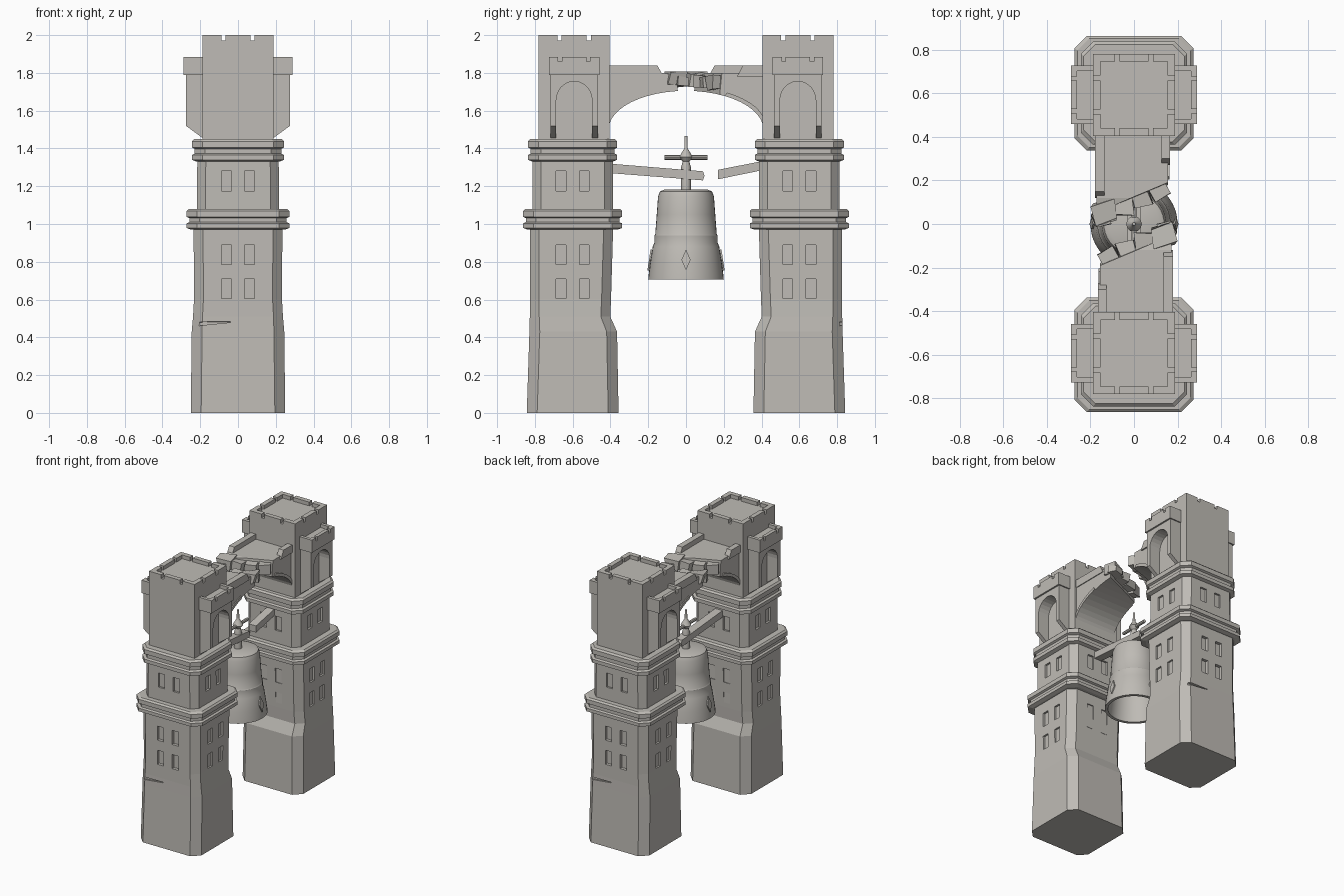
import bpy, bmesh, math, random
from mathutils import Matrix, Vector

random.seed(4)
if "Cube" in bpy.data.objects:
    bpy.data.objects.remove(bpy.data.objects["Cube"])

stone = bpy.data.materials.new("warm_grey_stone")
stone.use_nodes = True
GREY = (0.52, 0.50, 0.465, 1)
stone.diffuse_color = GREY
stone.node_tree.nodes["Principled BSDF"].inputs["Base Color"].default_value = GREY
stone.node_tree.nodes["Principled BSDF"].inputs["Roughness"].default_value = 0.9

HALF = math.pi
CY = -0.60      # tower shaft centre
TY = -0.592     # belfry block centre
tower_parts = []


def finish(name, bm, twin=True):
    bmesh.ops.recalc_face_normals(bm, faces=bm.faces)
    mesh = bpy.data.meshes.new(name)
    bm.to_mesh(mesh)
    bm.free()
    mesh.materials.append(stone)
    ob = bpy.data.objects.new(name, mesh)
    bpy.context.collection.objects.link(ob)
    if twin:
        tower_parts.append(ob)
    return ob


def box(bm, x0, x1, y0, y1, z0, z1):
    mat = Matrix.Translation(((x0 + x1) / 2, (y0 + y1) / 2, (z0 + z1) / 2))
    mat = mat @ Matrix.Diagonal((x1 - x0, y1 - y0, z1 - z0, 1))
    return bmesh.ops.create_cube(bm, size=1, matrix=mat)["verts"]


def octagon(hx, hy, c):
    quarter = [(hx, hy - c), (hx - c, hy)]
    left = [(-x, y) for x, y in reversed(quarter)]
    return quarter + left + [(-x, -y) for x, y in quarter + left]


def loft(bm, levels):
    """Stack of chamfered rectangles: z, half x, half y, chamfer, centre y."""
    rings = [[bm.verts.new((x, y + cy, z)) for x, y in octagon(hx, hy, c)]
             for z, hx, hy, c, cy in levels]
    for a, b in zip(rings, rings[1:]):
        for i in range(8):
            j = (i + 1) % 8
            bm.faces.new((a[i], a[j], b[j], b[i]))
    bm.faces.new(rings[0])
    bm.faces.new(rings[-1])


def prism(bm, outline, x0, x1):
    """Extrude a (y, z) outline along x; returns both rings of verts."""
    a, b = [[bm.verts.new((x, y, z)) for y, z in outline] for x in (x0, x1)]
    bm.faces.new(a)
    bm.faces.new(b)
    for i in range(len(a)):
        j = (i + 1) % len(a)
        bm.faces.new((a[i], a[j], b[j], b[i]))
    return a, b


def carve(ob, cutter):
    mod = ob.modifiers.new("carve", "BOOLEAN")
    mod.operation, mod.solver, mod.object = "DIFFERENCE", "EXACT", cutter
    deps = bpy.context.evaluated_depsgraph_get()
    mesh = bpy.data.meshes.new_from_object(ob.evaluated_get(deps))
    ob.modifiers.clear()
    ob.data = mesh
    bpy.data.objects.remove(cutter)


def window_cutter(rows, hx, hy):
    bm = bmesh.new()
    for z in rows:
        for s in (-1, 1):
            for c in (-0.061, 0.061):
                x, y = s * (hx + 0.035), CY + s * (hy + 0.035)
                box(bm, x - 0.05, x + 0.05, CY + c - 0.026, CY + c + 0.026, z, z + 0.105)
                box(bm, c - 0.026, c + 0.026, y - 0.05, y + 0.05, z, z + 0.105)
    return finish("window_cutter", bm, False)


# Lower shaft with worn step, window recesses and a broken corner
bm = bmesh.new()
loft(bm, [(0, 0.25, 0.243, 0.055, CY), (0.43, 0.245, 0.232, 0.055, CY + 0.003),
          (0.51, 0.238, 0.213, 0.05, CY - 0.014), (0.6, 0.233, 0.215, 0.05, CY - 0.012),
          (1.0, 0.235, 0.221, 0.05, CY - 0.006)])
shaft = finish("lower_shaft", bm)
carve(shaft, window_cutter((0.605, 0.785), 0.235, 0.219))
bm = bmesh.new()
gash = box(bm, -0.3, -0.04, -0.95, CY - 0.212, 0.43, 0.5)
for v in gash:
    if v.co.x > -0.1:
        v.co.z = 0.495 if v.co.z < 0.46 else 0.505
    if v.co.y > -0.9:
        v.co.z = 0.465 + (v.co.z - 0.465) * 0.4
carve(shaft, finish("gash_cutter", bm, False))

# Middle storey
bm = bmesh.new()
loft(bm, [(1.0, 0.218, 0.214, 0.045, CY), (1.4, 0.215, 0.213, 0.045, CY)])
carve(finish("middle_storey", bm), window_cutter((1.175,), 0.216, 0.214))

# Two moulded cornices
for name, z, h, hx, hy in (("lower_cornice", 0.97, 0.11, 0.272, 0.262),
                           ("upper_cornice", 1.33, 0.12, 0.243, 0.236)):
    bm = bmesh.new()
    steps = ((0, -0.025), (0.08, 0), (0.3, 0), (0.36, -0.014), (0.56, -0.014),
             (0.62, 0), (0.9, 0), (1, -0.012))
    loft(bm, [(z + t * h, hx + d, hy + d, 0.055, CY) for t, d in steps])
    finish(name, bm)

# Belfry block with slotted parapet
bm = bmesh.new()
R = 0.188
box(bm, -R, R, TY - R, TY + R, 1.44, 1.972)
finish("belfry_block", bm)
bm = bmesh.new()
for k in range(4):
    turn = Matrix.Translation((0, TY, 0)) @ Matrix.Rotation(k * HALF / 2, 4, "Z")
    for x0, x1 in ((-R, -0.088), (-0.066, 0.066), (0.088, R - 0.035)):
        verts = box(bm, x0, x1, -R, -R + 0.035, 1.97, 2.0)
        bmesh.ops.transform(bm, matrix=turn, verts=verts)
finish("parapet", bm)

# Arched side bays on both flanks, with notched caps
for side, s in (("left", 1), ("right", -1)):
    bm = bmesh.new()
    arc = [(TY - 0.095 * math.cos(HALF * i / 12), 1.655 + 0.1 * math.sin(HALF * i / 12))
           for i in range(13)]
    outline = ([(TY - 0.125, 1.45), (TY - 0.095, 1.45)] + arc
               + [(TY + 0.095, 1.45), (TY + 0.125, 1.45), (TY + 0.125, 1.8), (TY - 0.125, 1.8)])
    inner, outer = prism(bm, outline, s * 0.18, s * 0.276)
    for v in outer:
        if v.co.z < 1.46:
            v.co.z = 1.52
    finish(side + "_bay_arch", bm)
    bm = bmesh.new()
    x0, x1 = sorted((s * 0.18, s * 0.288))
    box(bm, x0, x1, TY - 0.134, TY + 0.134, 1.79, 1.86)
    e0, e1 = sorted((s * 0.262, s * 0.288))
    for y0, y1 in ((-0.134, -0.085), (-0.065, 0.065), (0.085, 0.134)):
        box(bm, e0, e1, TY + y0, TY + y1, 1.855, 1.885)
    for t in (-1, 1):
        y0, y1 = sorted((TY + t * 0.11, TY + t * 0.134))
        box(bm, x0, x1, y0, y1, 1.855, 1.885)
    finish(side + "_bay_cap", bm)

# Half of the broken bridge: arched underside, slanted break
bm = bmesh.new()
arc = [(-0.41 * math.cos(HALF / 2 * i / 12), 1.5 + 0.205 * math.sin(HALF / 2 * i / 12))
       for i in range(13)]
prism(bm, [(-0.43, 1.5)] + arc + [(0, 1.775), (-0.12, 1.80), (-0.43, 1.80)], -0.155, 0.172)
cut = bmesh.ops.bisect_plane(bm, geom=bm.verts[:] + bm.edges[:] + bm.faces[:],
                             plane_co=(0, -0.115, 1.7), plane_no=(-0.42, 1, 0.1),
                             clear_outer=True)
bmesh.ops.holes_fill(bm, edges=[e for e in bm.edges if e.is_boundary])
finish("bridge_half", bm)

bm = bmesh.new()
box(bm, 0.135, 0.178, -0.42, -0.12, 1.78, 1.838)
stub = box(bm, -0.165, -0.125, -0.42, -0.27, 1.78, 1.838)
for v in bm.verts:
    if v.co.y > -0.3 and v.co.z > 1.8:
        v.co.y -= 0.03
finish("bridge_kerbs", bm)

# Raised rim following each edge of the arch
bm = bmesh.new()
rim = arc[:9]
outline = rim + [(y - 0.012, z + 0.018) for y, z in reversed(rim)]
for x in (-0.163, 0.155):
    prism(bm, outline, x, x + 0.024)
finish("arch_rims", bm)

# Cracked stones at the break
bm = bmesh.new()
for x, y, z, r in ((0.135, -0.055, 1.765, 0.045), (0.06, -0.085, 1.755, 0.045),
                   (-0.03, -0.12, 1.755, 0.04), (-0.11, -0.165, 1.75, 0.045),
                   (0.15, -0.02, 1.755, 0.03)):
    turn = Matrix.Translation((x, y, z)) @ Matrix.Rotation(random.uniform(0.1, 0.7), 4, "Z")
    verts = box(bm, -r * 1.1, r * 1.1, -r, r, -r * 0.75, r * 0.75)
    for v in verts:
        v.co += Vector([random.uniform(-0.25, 0.25) * r for _ in range(3)])
    bmesh.ops.transform(bm, matrix=turn, verts=verts)
finish("broken_stones", bm)

# Second tower is the first turned half way round
for ob in tower_parts:
    twin = bpy.data.objects.new("back_" + ob.name, ob.data)
    twin.matrix_world = Matrix.Rotation(HALF, 4, "Z")
    bpy.context.collection.objects.link(twin)
    ob.name = "front_" + ob.name

# Broken bell beam in two pieces
for name, y0, z0, y1, z1 in (("long_beam", -0.41, 1.295, 0.09, 1.255),
                             ("short_beam", 0.17, 1.262, 0.41, 1.31)):
    bm = bmesh.new()
    prism(bm, [(y0, z0 - 0.025), (y1, z1 - 0.024), (y1 + 0.008, z1), (y1, z1 + 0.024),
               (y0, z0 + 0.025)], -0.03, 0.03)
    finish(name, bm, False)


def lathe(name, profile, steps=40):
    bm = bmesh.new()
    verts = [bm.verts.new((r, 0, z)) for r, z in profile]
    edges = [bm.edges.new(p) for p in zip(verts, verts[1:])]
    bmesh.ops.spin(bm, geom=verts + edges, axis=(0, 0, 1), cent=(0, 0, 0),
                   angle=2 * HALF, steps=steps)
    bmesh.ops.remove_doubles(bm, verts=bm.verts, dist=0.0005)
    ob = finish(name, bm, False)
    bpy.ops.object.select_all(action="DESELECT")
    ob.select_set(True)
    bpy.context.view_layer.objects.active = ob
    bpy.ops.object.shade_smooth_by_angle(angle=math.radians(35))


# Hollow bell, hanger stem and cross bar
lathe("bell", [(0, 1.182), (0.115, 1.182), (0.138, 1.172), (0.148, 1.145), (0.155, 1.05),
               (0.163, 0.945), (0.168, 0.938), (0.168, 0.9), (0.176, 0.88), (0.19, 0.79),
               (0.198, 0.73), (0.2, 0.707), (0.178, 0.707), (0.16, 0.85), (0.135, 1.1),
               (0.1, 1.15), (0, 1.155)])
lathe("bell_stem", [(0, 1.17), (0.026, 1.17), (0.026, 1.3), (0.018, 1.33), (0.036, 1.355),
                    (0.018, 1.385), (0.009, 1.4), (0.008, 1.465), (0, 1.467)], 12)
bm = bmesh.new()
bmesh.ops.create_cone(bm, cap_ends=True, segments=8, radius1=0.012, radius2=0.012, depth=0.225,
                      matrix=Matrix.Translation((0, 0, 1.352)) @ Matrix.Rotation(HALF / 2, 4, "X"))
finish("cross_bar", bm, False)

# Raised diamonds round the bell lip
bm = bmesh.new()
for k in range(4):
    turn = Matrix.Rotation(k * HALF / 2, 4, "Z")
    a, b = prism(bm, [(0, 0.755), (0.024, 0.81), (0, 0.865), (-0.024, 0.81)], 0, 0.009)
    for v in a + b:
        v.co.x += 0.187 - (v.co.z - 0.81) * 0.15
        v.co = turn @ v.co
finish("bell_diamonds", bm, False)
